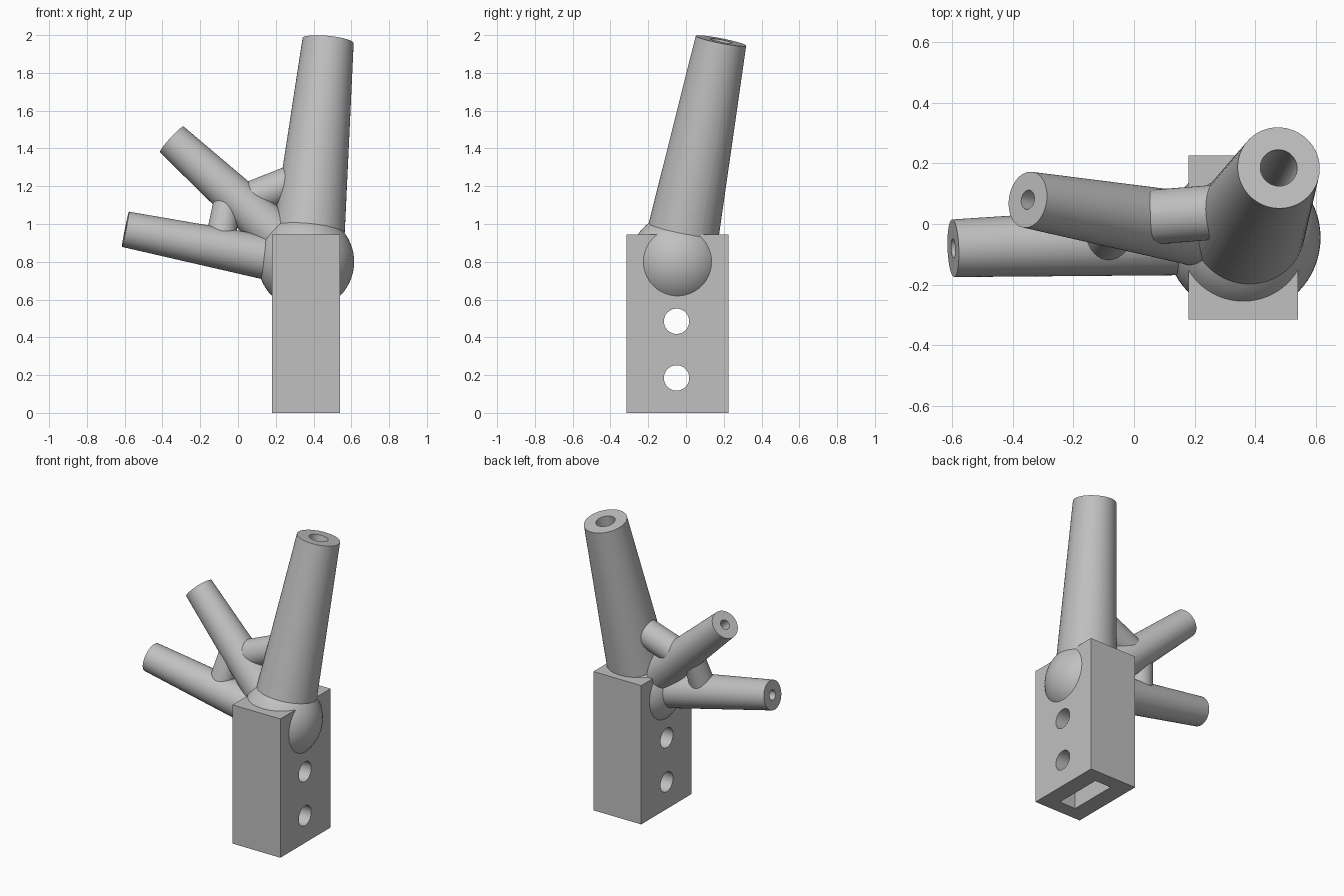
import bpy
import math
from mathutils import Vector

if "Cube" in bpy.data.objects:
    bpy.data.objects.remove(bpy.data.objects["Cube"], do_unlink=True)

HUB = Vector((0.36, -0.045, 0.80))

grey = bpy.data.materials.new("plain grey")
grey.use_nodes = True
colour = (0.53, 0.53, 0.53, 1)
grey.diffuse_color = colour
grey.node_tree.nodes["Principled BSDF"].inputs["Base Color"].default_value = colour


def box(name, centre, size):
    bpy.ops.mesh.primitive_cube_add(size=1, location=centre)
    ob = bpy.context.object
    ob.name = name
    ob.scale = size
    bpy.ops.object.transform_apply(location=False, rotation=False, scale=True)
    ob.data.materials.append(grey)
    return ob


def rod(name, start, end, r1, r2, sides=64):
    """Tapered round bar between two points."""
    start, end = Vector(start), Vector(end)
    axis = end - start
    bpy.ops.mesh.primitive_cone_add(vertices=sides, radius1=r1, radius2=r2,
                                    depth=axis.length, location=(start + end) / 2)
    ob = bpy.context.object
    ob.name = name
    ob.rotation_euler = axis.to_track_quat("Z", "Y").to_euler()
    ob.data.materials.append(grey)
    return ob


def combine(target, tool, operation):
    """Apply a boolean and discard the tool object."""
    tool.hide_render = True
    mod = target.modifiers.new("cut", "BOOLEAN")
    mod.operation = operation
    mod.solver = "EXACT"
    mod.object = tool
    bpy.context.view_layer.objects.active = target
    bpy.ops.object.modifier_apply(modifier=mod.name)
    bpy.data.objects.remove(tool, do_unlink=True)


# Mounting block
bracket = box("branched_bracket", (HUB.x, HUB.y, 0.4725), (0.36, 0.54, 0.945))

# Ball hub
bpy.ops.mesh.primitive_uv_sphere_add(segments=64, ring_count=32, radius=0.255, location=HUB)
ball = bpy.context.object
ball.name = "ball_hub"
ball.data.materials.append(grey)
combine(bracket, ball, "UNION")

# Branches: name, tip, hub radius, tip radius, bore radius
branches = [
    ("main_branch", (0.477, 0.185, 1.97), 0.198, 0.136, 0.061),
    ("upper_branch", (-0.35, 0.08, 1.447), 0.128, 0.093, 0.032),
    ("lower_branch", (-0.596, -0.08, 0.972), 0.122, 0.095, 0.032),
]
for name, tip, r1, r2, bore in branches:
    start = HUB - Vector((0, 0, 0.02)) if name == "lower_branch" else HUB
    combine(bracket, rod(name, start, tip, r1, r2), "UNION")

# Bracing struts between neighbouring branches
combine(bracket, rod("lower_strut", (-0.10, -0.063, 0.87), (-0.05, 0.02, 1.17), 0.082, 0.068), "UNION")
combine(bracket, rod("upper_strut", (0.03, 0.02, 1.12), (0.41, 0.05, 1.27), 0.09, 0.09), "UNION")

# Bores running from each tip to the hub
for name, tip, r1, r2, bore in branches:
    tip = Vector(tip)
    out = (tip - HUB).normalized()
    combine(bracket, rod("bore", HUB, tip + out * 0.05, bore, bore, 48), "DIFFERENCE")

# Slot in the underside and two cross holes
combine(bracket, box("slot", (HUB.x, HUB.y, 0.35), (0.125, 0.345, 0.9)), "DIFFERENCE")
for z in (0.185, 0.485):
    hole = rod("cross_hole", (0, HUB.y - 0.005, z), (0.7, HUB.y - 0.005, z), 0.067, 0.067, 48)
    combine(bracket, hole, "DIFFERENCE")

# Smooth curved surfaces, keep the edges crisp
bpy.ops.object.select_all(action="DESELECT")
bracket.select_set(True)
bpy.context.view_layer.objects.active = bracket
bpy.ops.object.shade_smooth_by_angle(angle=math.radians(25))
